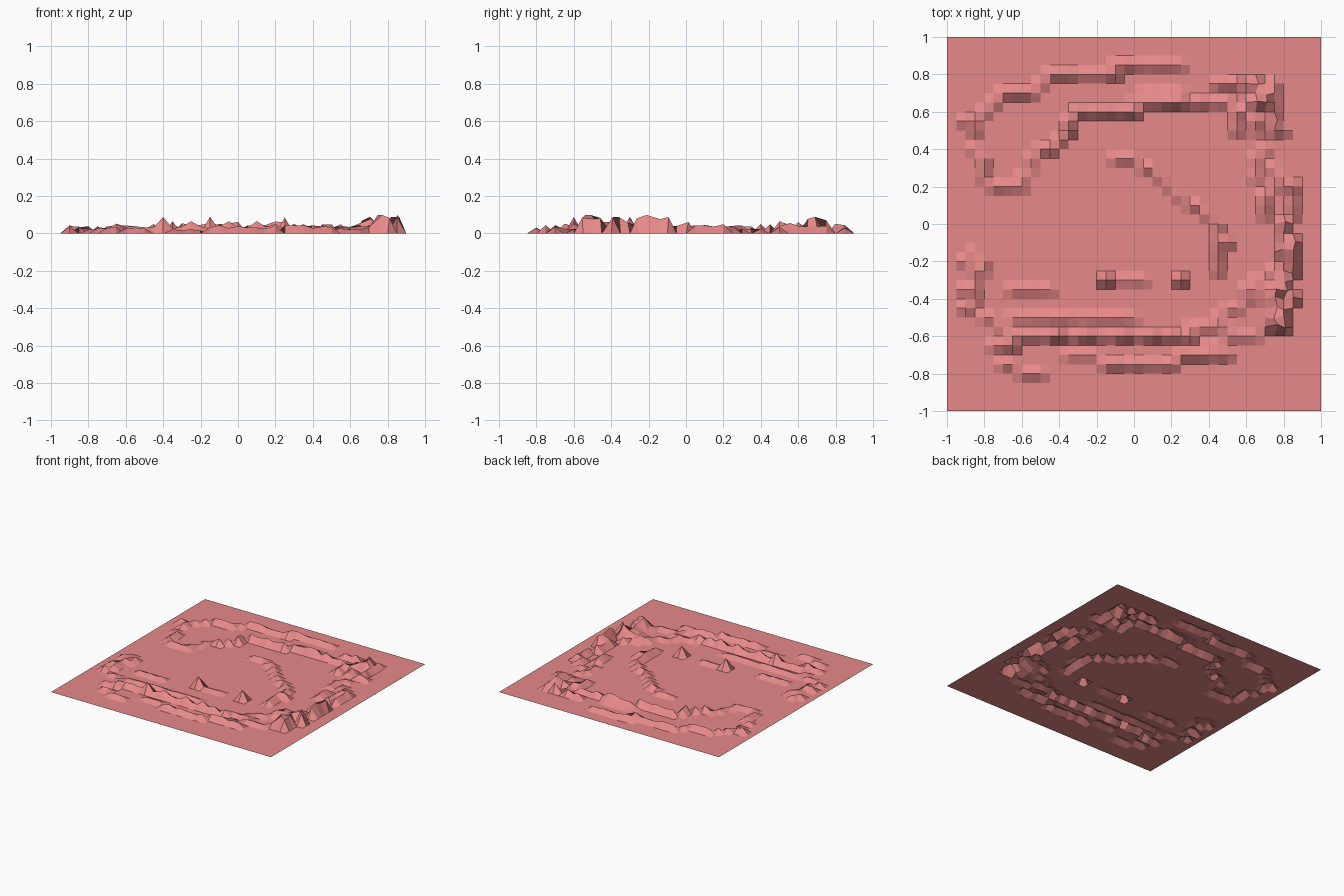
import bpy, bmesh, random

random.seed(4)
STEP = 0.05
heights = {}


def ridge(h, *pts, jitter=0.3):
    """Raise the grid points along a polyline to about height h."""
    for (x0, y0), (x1, y1) in zip(pts, pts[1:] or pts):
        n = max(1, round(max(abs(x1 - x0), abs(y1 - y0)) / STEP))
        for k in range(n + 1):
            i = round((x0 + (x1 - x0) * k / n) / STEP)
            j = round((y0 + (y1 - y0) * k / n) / STEP)
            z = h * random.uniform(1 - jitter, 1 + jitter)
            heights[i, j] = max(heights.get((i, j), 0), z)


def peak(h, *pts):
    """Single pyramids."""
    for p in pts:
        ridge(h, p, jitter=0.05)


# Back outer ridge, curling round the back left corner
ridge(0.035, (0.25, 0.85), (-0.1, 0.85), (-0.1, 0.8), (-0.45, 0.8), (-0.5, 0.75),
      (-0.6, 0.7), (-0.7, 0.7), (-0.75, 0.65), (-0.8, 0.6))
ridge(0.035, (-0.8, 0.6), (-0.9, 0.55), (-0.85, 0.5))
ridge(0.03, (-0.85, 0.4), (-0.8, 0.35), (-0.8, 0.3), (-0.75, 0.2), (-0.6, 0.2))
ridge(0.022, (-0.6, 0.25), (-0.55, 0.35), (-0.5, 0.4))

# Back inner ridge
ridge(0.05, (-0.45, 0.4), (-0.35, 0.5), (-0.35, 0.55), (-0.3, 0.6), (0.0, 0.6))
ridge(0.055, (0.05, 0.65), (0.25, 0.65))
ridge(0.03, (0.3, 0.65), (0.5, 0.65), (0.55, 0.6), (0.55, 0.5))
ridge(0.02, (0.0, 0.65), (0.1, 0.7), (0.25, 0.7))
peak(0.05, (-0.1, 0.8), (0.35, 0.65), (0.55, 0.75))

# Back right cluster
ridge(0.03, (0.45, 0.75), (0.55, 0.75), (0.6, 0.7))
ridge(0.06, (0.65, 0.75), (0.7, 0.7), (0.7, 0.65), (0.65, 0.65))
ridge(0.05, (0.75, 0.75), (0.75, 0.5))
ridge(0.035, (0.6, 0.65), (0.65, 0.55), (0.65, 0.5))
ridge(0.03, (0.75, 0.5), (0.8, 0.5))
peak(0.085, (0.7, 0.7))

# Right ridge
ridge(0.025, (0.7, 0.4), (0.65, 0.35), (0.65, 0.25))
ridge(0.03, (0.75, 0.3), (0.8, 0.2))
ridge(0.05, (0.85, 0.2), (0.85, 0.05), (0.8, 0.0), (0.8, -0.15))
ridge(0.035, (0.7, 0.15), (0.7, 0.05))

# Front right high plateau with a steep outer cliff
ridge(0.07, (0.85, -0.1), (0.85, -0.25), (0.8, -0.3), (0.8, -0.35), (0.85, -0.4),
      (0.8, -0.45), (0.8, -0.55))
ridge(0.055, (0.75, -0.35), (0.75, -0.55))
ridge(0.03, (0.75, -0.25), (0.65, -0.3), (0.6, -0.35), (0.7, -0.35), (0.7, -0.55))
ridge(0.02, (0.65, -0.4), (0.5, -0.45), (0.45, -0.5))
peak(0.095, (0.85, -0.2), (0.75, -0.5), (0.75, -0.55))

# Inner curved ridge
ridge(0.025, (-0.1, 0.35), (0.0, 0.35), (0.05, 0.3))
ridge(0.035, (0.1, 0.3), (0.3, 0.1), (0.35, 0.1), (0.45, 0.0))
ridge(0.04, (0.45, 0.0), (0.45, -0.1), (0.5, -0.1), (0.45, -0.15), (0.45, -0.25))

# Left ridges
ridge(0.03, (-0.9, -0.2), (-0.85, -0.15), (-0.8, -0.2), (-0.8, -0.25), (-0.85, -0.25))
ridge(0.03, (-0.9, -0.35), (-0.85, -0.3), (-0.85, -0.4), (-0.9, -0.45))
ridge(0.025, (-0.8, -0.5), (-0.75, -0.5))
ridge(0.022, (-0.65, -0.35), (-0.45, -0.35))

# Front ridges
ridge(0.022, (-0.65, -0.5), (0.0, -0.5))
ridge(0.03, (-0.7, -0.55), (-0.65, -0.6), (0.2, -0.6), (0.3, -0.6))
ridge(0.022, (0.3, -0.55), (0.5, -0.55))
ridge(0.02, (-0.35, -0.7), (-0.2, -0.7))
ridge(0.035, (-0.15, -0.75), (0.2, -0.75), (0.25, -0.7), (0.5, -0.7))
ridge(0.02, (0.4, -0.65), (0.6, -0.6), (0.65, -0.6))
ridge(0.025, (-0.75, -0.65), (-0.7, -0.65))
ridge(0.025, (-0.7, -0.75), (-0.65, -0.75), (-0.6, -0.8), (-0.5, -0.8))

# Pyramids
ridge(0.022, (-0.1, -0.3), (0.05, -0.3))
peak(0.085, (-0.15, -0.3), (0.25, -0.3), (-0.4, -0.6))
peak(0.065, (-0.25, -0.6), (-0.05, -0.6), (0.1, -0.6))
peak(0.05, (0.2, -0.6), (0.3, -0.6), (-0.65, -0.65))

# Terrain sheet
bm = bmesh.new()
bmesh.ops.create_grid(bm, x_segments=40, y_segments=40, size=1)
for v in bm.verts:
    v.co.z = heights.get((round(v.co.x / STEP), round(v.co.y / STEP)), 0)
    if v.co.z > 0.05 and v.co.x > 0.6:
        v.co.x += random.uniform(-0.005, 0.02)
        v.co.y += random.uniform(-0.015, 0.015)
mesh = bpy.data.meshes.new("terrain")
bm.to_mesh(mesh)
bm.free()
terrain = bpy.data.objects.new("terrain", mesh)
bpy.context.collection.objects.link(terrain)

mat = bpy.data.materials.new("terrain_pink")
mat.diffuse_color = (0.8, 0.25, 0.25, 1)
mesh.materials.append(mat)
